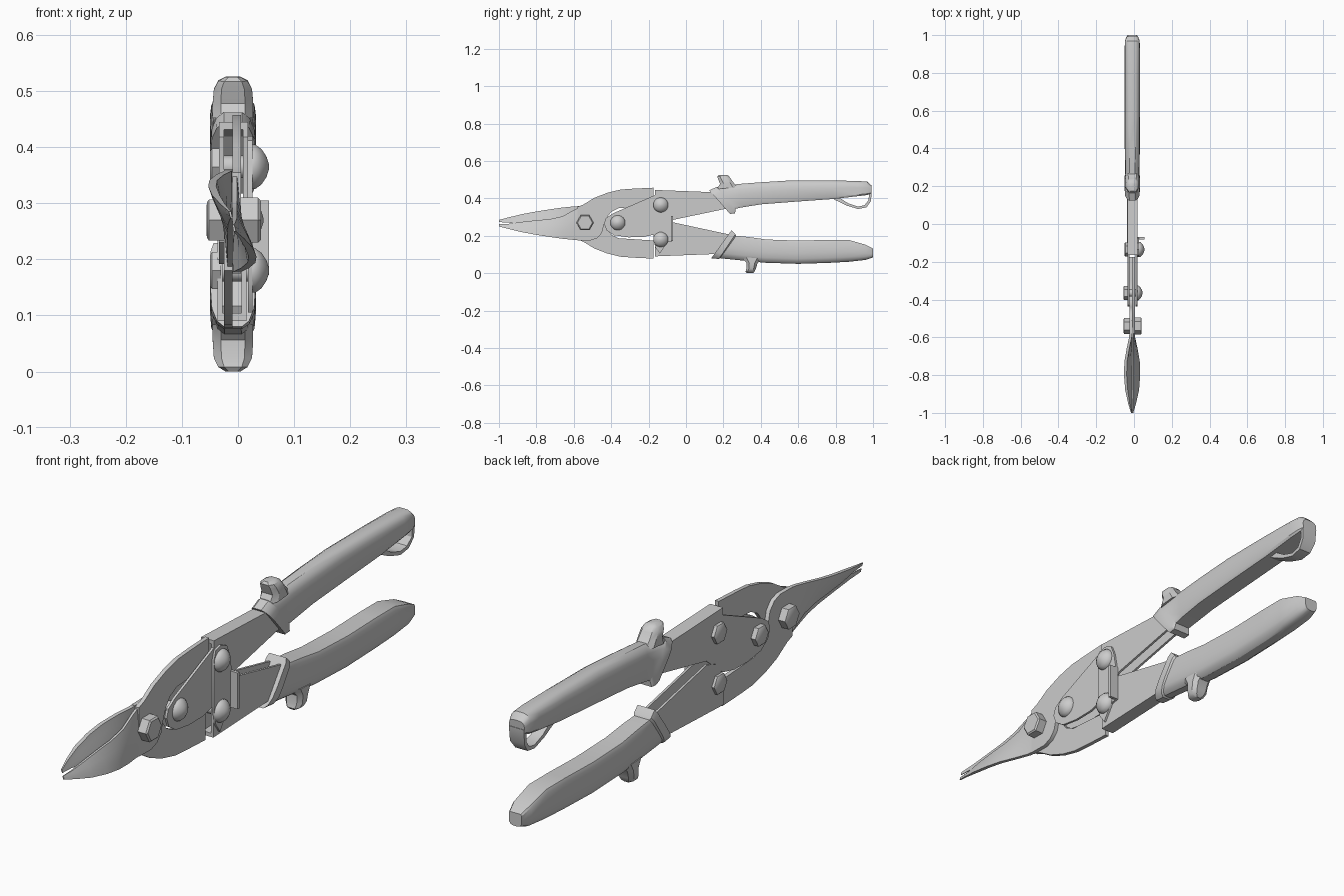
import bpy, bmesh, math

CX, CZ = -0.01, 0.2675      # long axis the two jaws are turned about


def finish(name, bm, turn=False, angle=32):
    if turn:                # half turn about the long axis
        for v in bm.verts:
            v.co.x, v.co.z = 2 * CX - v.co.x, 2 * CZ - v.co.z
    bmesh.ops.recalc_face_normals(bm, faces=bm.faces)
    me = bpy.data.meshes.new(name)
    bm.to_mesh(me)
    bm.free()
    ob = bpy.data.objects.new(name, me)
    bpy.context.collection.objects.link(ob)
    bpy.ops.object.select_all(action='DESELECT')
    ob.select_set(True)
    bpy.context.view_layer.objects.active = ob
    bpy.ops.object.shade_smooth_by_angle(angle=math.radians(angle))
    return ob


def loft(name, rings, turn=False, angle=32):
    bm = bmesh.new()
    vs = [[bm.verts.new(p) for p in r] for r in rings]
    n = len(vs[0])
    for a, b in zip(vs, vs[1:]):
        for i in range(n):
            j = (i + 1) % n
            bm.faces.new((a[i], a[j], b[j], b[i]))
    bm.faces.new(vs[0])
    bm.faces.new(vs[-1][::-1])
    return finish(name, bm, turn, angle)


def plate(name, prof, x0, x1, turn=False):
    return loft(name, [[(x, y, z) for y, z in prof] for x in (x0, x1)], turn)


def disc_stack(name, y, z, steps, n):
    rings = [[(x, y + r * math.cos(2 * math.pi * i / n),
               z + r * math.sin(2 * math.pi * i / n)) for i in range(n)]
             for x, r in steps]
    return loft(name, rings, angle=40)


def bar(name, stations, section, angle=32):
    """Each station: outer y, z, inner y, z, half width."""
    rings = []
    for yo, zo, yi, zi, w in stations:
        pts = [(CX + 0.001 + s * f * w, yo + (yi - yo) * t, zo + (zi - zo) * t)
               for s, half in ((1, section), (-1, section[::-1]))
               for t, f in half]
        rings.append(pts)
    return loft(name, rings, angle=angle)


GRIP = [(0, .4), (.07, .72), (.22, .94), (.45, 1), (.9, 1), (1, .86)]
TAB = [(0, .6), (.25, 1), (.75, 1), (1, .6)]
FLAT = [(0, 1), (1, 1)]

# jaws: flared blade plus flat tail, second one is the first turned over
# y, cutting edge z, back z, flare x
blade = [(-1, .262, .250, -.008), (-.95, .264, .237, .003), (-.88, .274, .220, .013),
         (-.8, .283, .205, .019), (-.73, .289, .194, .017), (-.66, .304, .184, .005),
         (-.6, .338, .178, -.008), (-.57, .352, .177, -.01)]
blade_rings = []
for y, ze, zb, fx in blade:
    t = .004 + .010 * min(1, (y + 1) * 8)
    inner = [(CX + (fx - CX) * f, y, ze + (zb - ze) * k)
             for k, f in ((0, 0), (.35, .3), (.7, .72), (1, 1))]
    outer = [(x + t * (.6 if i == 0 else 1), y, z) for i, (x, _, z) in enumerate(inner)]
    blade_rings.append(inner + outer[::-1])
tail = [(-.58, .176), (-.51, .175), (-.475, .187), (-.45, .215), (-.44, .255),
        (-.425, .295), (-.40, .328), (-.36, .348), (-.30, .352), (-.175, .36),
        (-.175, .457), (-.28, .452), (-.35, .447), (-.42, .43), (-.49, .403),
        (-.55, .366), (-.58, .355)]
for side, turn in (("lower", False), ("upper", True)):
    loft(side + "_jaw_blade", blade_rings, turn, 45)
    plate(side + "_jaw_tail", tail, CX, .005, turn)

# handle arms: folded channels, open towards each other
up_arm = [(-.165, .445), (.22, .43), (.24, .35), (-.07, .285), (-.165, .208),
          (-.23, .193), (-.31, .192), (-.385, .203), (-.425, .23), (-.438, .265),
          (-.428, .295), (-.39, .32), (-.165, .418)]
low_arm = [(-.165, .09), (.22, .105), (.24, .205), (-.07, .272), (-.12, .255), (-.165, .2)]
for nm, prof, xr, xl in (("upper", up_arm, .018, -.034), ("lower", low_arm, .0155, -.0365)):
    plate(nm + "_arm_right", prof, xr - .009, xr)
    plate(nm + "_arm_left", prof, xl, xl + .009)
    d = -.014 if nm == "upper" else .014
    a, b = prof[:2]
    plate(nm + "_arm_web", [a, b, (b[0], b[1] + d), (a[0], a[1] + d)], xl, xr)

# latch link with turned-out finger flange
plate("latch_plate", [(-.165, .412), (-.135, .42), (-.10, .405), (-.085, .37), (-.07, .29),
                      (-.07, .172), (-.10, .165), (-.14, .105), (-.165, .14),
                      (-.175, .19), (-.175, .38)], .018, .026)
plate("latch_flange", [(-.081, .172), (-.07, .172), (-.07, .305), (-.081, .305)], .018, .055)

# bolts and rivets
disc_stack("pivot_bolt_head", -.54, .27, [(-.02, .046), (.036, .046), (.041, .040)], 6)
disc_stack("pivot_nut", -.54, .27, [(-.01, .042), (-.052, .042), (-.055, .037)], 6)
for nm, y, z, x, nut in (("middle", -.365, .27, .016, -.056),
                         ("upper", -.135, .365, .026, -.05),
                         ("lower", -.135, .18, .026, -.05)):
    disc_stack(nm + "_rivet", y, z, [(-.03, .02), (x - .002, .02), (x - .001, .04), (x + .005, .04),
                                     (x + .016, .032), (x + .025, .018), (x + .029, .005)], 18)
    disc_stack(nm + "_rivet_nut", y, z, [(-.03, .038), (nut + .004, .038), (nut, .032)], 6)

# grips with slanted collars
bar("upper_grip", [(.125, .443, .235, .317, .040), (.165, .462, .262, .320, .041),
                   (.172, .460, .266, .345, .036), (.28, .477, .30, .352, .038),
                   (.4, .486, .4, .368, .040), (.56, .496, .58, .382, .041),
                   (.77, .496, .79, .397, .041), (.92, .493, .92, .412, .041),
                   (.97, .489, .97, .418, .039), (.993, .468, .99, .425, .031)], GRIP)
bar("lower_grip", [(.135, .080, .243, .229, .040), (.175, .076, .264, .208, .041),
                   (.182, .080, .268, .200, .036), (.31, .067, .33, .194, .038),
                   (.42, .056, .43, .180, .040), (.6, .050, .6, .174, .041),
                   (.76, .055, .76, .178, .041), (.87, .061, .87, .178, .041),
                   (.96, .071, .96, .152, .037), (1, .084, 1, .132, .026)], GRIP)

# thumb guards
bar("upper_guard", [(.165, .45, .28, .46, .036), (.182, .478, .256, .482, .036),
                    (.172, .503, .240, .504, .034), (.167, .517, .228, .520, .026),
                    (.174, .525, .218, .526, .013)], TAB)
bar("lower_guard", [(.295, .085, .41, .08, .036), (.324, .056, .382, .052, .036),
                    (.323, .024, .374, .024, .034), (.318, .008, .366, .008, .026),
                    (.324, 0, .358, 0, .013)], TAB)

# closing strap at the end of the upper grip
bar("closing_strap", [(.79, .395, .81, .41, .018), (.86, .361, .868, .373, .020),
                      (.92, .343, .92, .356, .022), (.965, .352, .955, .364, .025),
                      (.989, .385, .976, .390, .029), (.993, .44, .98, .44, .031)], FLAT)
